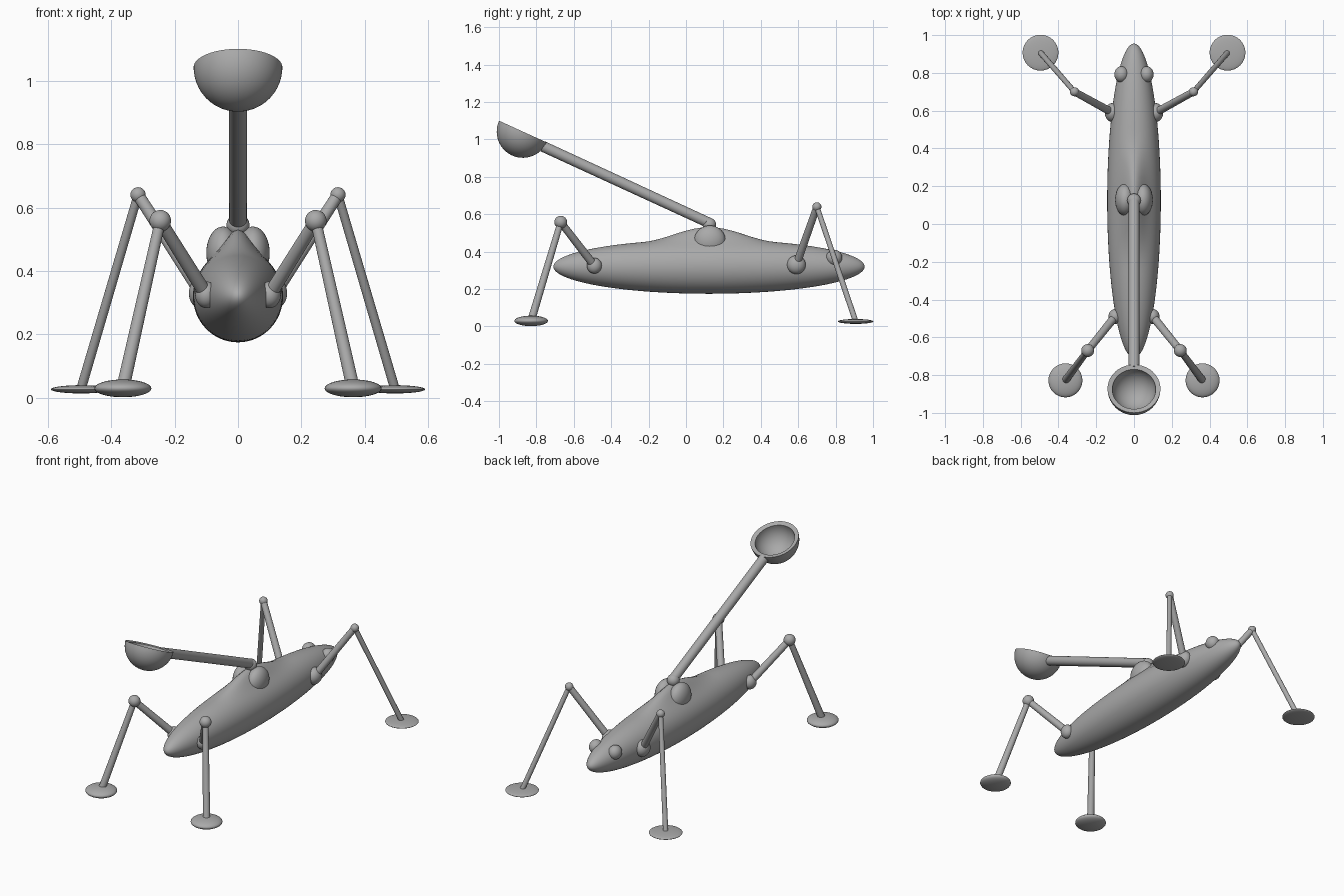
import bpy, bmesh, math
from mathutils import Vector, Matrix

if "Cube" in bpy.data.objects:
    bpy.data.objects.remove(bpy.data.objects["Cube"])

grey = bpy.data.materials.new("plain grey")
grey.diffuse_color = (0.40, 0.40, 0.40, 1)
grey.use_nodes = True
grey.node_tree.nodes["Principled BSDF"].inputs["Base Color"].default_value = grey.diffuse_color


def finish(name, bm):
    bmesh.ops.recalc_face_normals(bm, faces=bm.faces)
    me = bpy.data.meshes.new(name)
    bm.to_mesh(me)
    bm.free()
    me.materials.append(grey)
    ob = bpy.data.objects.new(name, me)
    bpy.context.collection.objects.link(ob)
    bpy.ops.object.select_all(action='DESELECT')
    ob.select_set(True)
    bpy.context.view_layer.objects.active = ob
    bpy.ops.object.shade_smooth_by_angle(angle=math.radians(40))
    return ob


def ellipsoid(name, centre, radii, u=32, v=20):
    bm = bmesh.new()
    bmesh.ops.create_uvsphere(bm, u_segments=u, v_segments=v, radius=1)
    bmesh.ops.scale(bm, vec=radii, verts=bm.verts)
    bmesh.ops.translate(bm, vec=centre, verts=bm.verts)
    return finish(name, bm)


def rod(name, a, b, ra, rb):
    a, b = Vector(a), Vector(b)
    d = b - a
    m = Matrix.Translation((a + b) / 2) @ d.to_track_quat('Z', 'Y').to_matrix().to_4x4()
    bm = bmesh.new()
    bmesh.ops.create_cone(bm, cap_ends=True, segments=24, radius1=ra, radius2=rb,
                          depth=d.length, matrix=m)
    return finish(name, bm)


# Long body with a narrow raised ridge in the middle of the back
bm = bmesh.new()
bmesh.ops.create_uvsphere(bm, u_segments=64, v_segments=64, radius=1,
                          matrix=Matrix.Rotation(math.pi / 2, 4, 'X'))
for vert in bm.verts:
    x, y, z = vert.co.x * 0.142, vert.co.y * 0.832, vert.co.z * 0.145
    if z > 0 and abs(y) < 0.36:
        along = 0.5 + 0.5 * math.cos(math.pi * y / 0.36)
        z += 0.066 * along * math.exp(-(x / 0.055) ** 2)
    vert.co = (x, y + 0.123, z + 0.32)
finish("body", bm)

# Arm mount, arm and scoop
ellipsoid("arm_pivot", (0, 0.125, 0.545), (0.036, 0.036, 0.036))
rod("arm", (0, 0.125, 0.553), (0, -0.765, 0.963), 0.028, 0.029)

bm = bmesh.new()
R, r, n = 0.14, 0.115, 14
profile = [(R * math.sin(t), -R * math.cos(t)) for t in
           [i * math.pi / 2 / n for i in range(n + 1)]]
profile += [(r * math.cos(t), -0.006 - r * math.sin(t)) for t in
            [i * math.pi / 2 / n for i in range(n + 1)]]
vs = [bm.verts.new((max(px, 0), 0, pz)) for px, pz in profile]
es = [bm.edges.new(p) for p in zip(vs, vs[1:])]
bmesh.ops.spin(bm, geom=vs + es, cent=(0, 0, 0), axis=(0, 0, 1),
               angle=math.tau, steps=48)
bmesh.ops.remove_doubles(bm, verts=bm.verts, dist=0.0005)
bmesh.ops.transform(bm, verts=bm.verts, matrix=Matrix.Translation((0, -0.872, 1.042))
                    @ Matrix.Rotation(math.radians(-24.5), 4, 'X'))
finish("scoop", bm)

# Mirrored parts: eyes, arm sockets and legs
# (label, hip, hip radii, knee, knee r, foot, foot r, foot half height, thigh r, shin r knee, shin r foot)
legs = [
    ("short_leg", (0.10, -0.49, 0.325), (0.035, 0.04, 0.042), (0.245, -0.67, 0.558), 0.034,
     (0.363, -0.828, 0.03), 0.09, 0.028, 0.022, 0.017, 0.021),
    ("long_leg", (0.115, 0.59, 0.33), (0.04, 0.05, 0.05), (0.315, 0.70, 0.64), 0.024,
     (0.495, 0.907, 0.027), 0.095, 0.013, 0.021, 0.014, 0.015),
]
for side, s in (("left", -1), ("right", 1)):
    def mx(p):
        return (p[0] * s, p[1], p[2])
    ellipsoid("eye_" + side, mx((0.066, 0.792, 0.368)), (0.038, 0.043, 0.042))
    ellipsoid("arm_socket_" + side, mx((0.047, 0.128, 0.457)), (0.053, 0.085, 0.083))
    for label, hip, hr, knee, kr, foot, fr, fh, tr, s1, s2 in legs:
        tag = label + "_" + side
        ellipsoid(tag + "_hip", mx(hip), hr)
        rod(tag + "_thigh", mx(hip), mx(knee), tr, tr * 0.9)
        ellipsoid(tag + "_knee", mx(knee), (kr, kr, kr))
        rod(tag + "_shin", mx(knee), mx(foot), s1, s2)
        ellipsoid(tag + "_foot", mx(foot), (fr, fr, fh))
